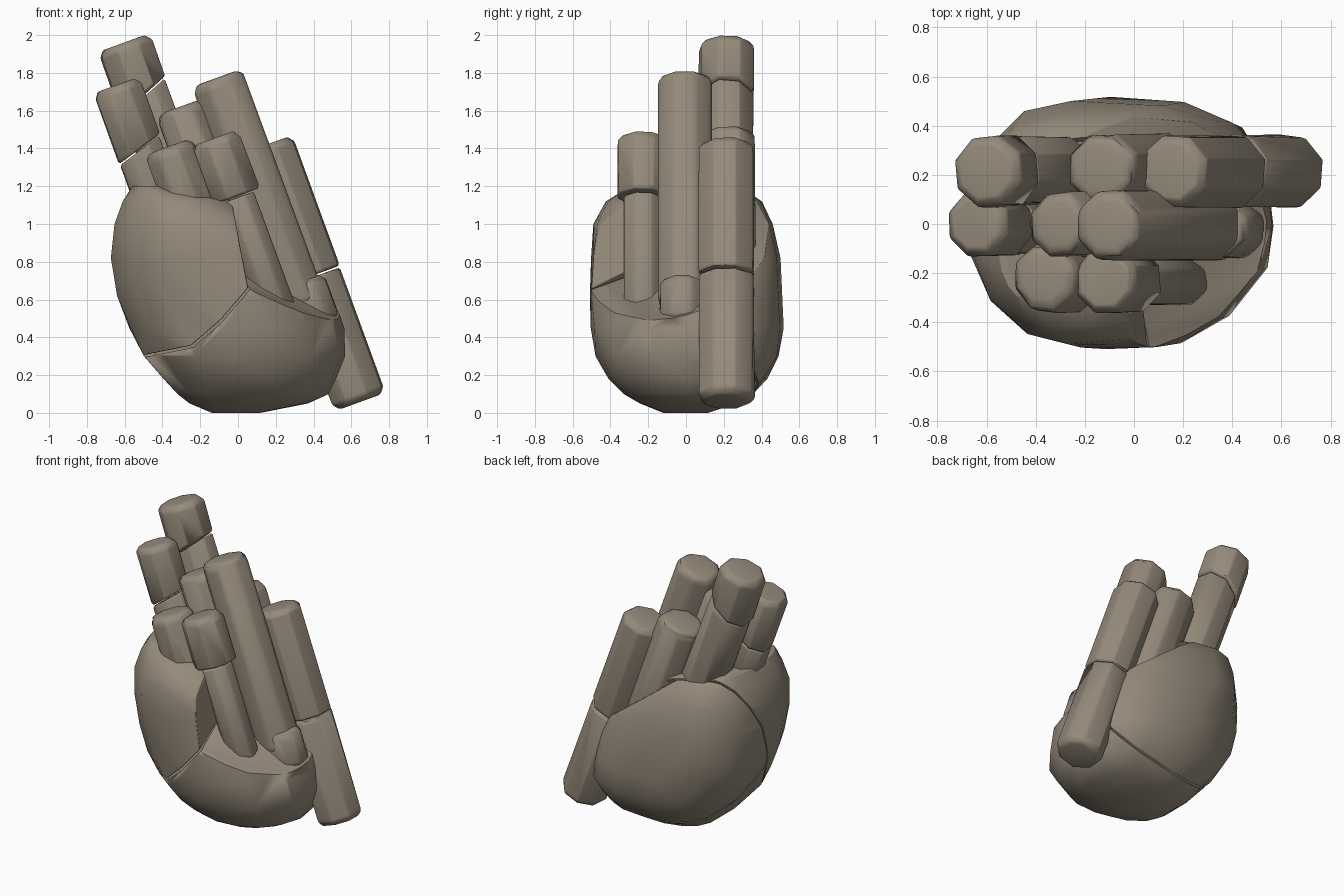
import bpy, bmesh, math, random
from mathutils import Vector

if "Cube" in bpy.data.objects:
    bpy.data.objects.remove(bpy.data.objects["Cube"])

random.seed(4)
stone = bpy.data.materials.new("warm grey stone")
stone.diffuse_color = (0.30, 0.256, 0.197, 1)
stone.use_nodes = True
stone.node_tree.nodes["Principled BSDF"].inputs["Base Color"].default_value = stone.diffuse_color


def hull(points):
    """Clean closed convex mesh round the points."""
    bm = bmesh.new()
    for p in points:
        bm.verts.new(p)
    bmesh.ops.remove_doubles(bm, verts=bm.verts, dist=.004)
    bmesh.ops.convex_hull(bm, input=bm.verts)
    bmesh.ops.delete(bm, geom=[v for v in bm.verts if not v.link_faces],
                     context='VERTS')
    bmesh.ops.recalc_face_normals(bm, faces=bm.faces)
    return bm


def finish(bm, name, bevel, helper=False, cutter=None):
    if not (helper or cutter):
        bmesh.ops.dissolve_limit(bm, angle_limit=math.radians(1.5),
                                 verts=bm.verts, edges=bm.edges)
    me = bpy.data.meshes.new(name)
    bm.to_mesh(me)
    bm.free()
    me.materials.append(stone)
    ob = bpy.data.objects.new(name, me)
    bpy.context.collection.objects.link(ob)
    if helper:
        ob.hide_render = True
        ob.hide_set(True)
        return ob
    me.shade_smooth()
    me.set_sharp_from_angle(angle=math.radians(52))
    if cutter:
        m = ob.modifiers.new("cut", 'BOOLEAN')
        m.operation, m.object = 'DIFFERENCE', cutter
        for solver in ('EXACT', 'MANIFOLD', 'FLOAT'):   # first one that works
            m.solver = solver
            dg = bpy.context.evaluated_depsgraph_get()
            dg.update()
            vs = ob.evaluated_get(dg).data.vertices
            if len(vs) > 40 and min(v.co.z for v in vs) < .02:
                break
    b = ob.modifiers.new("worn edges", 'BEVEL')
    b.width, b.segments = bevel, 2
    b.limit_method, b.angle_limit = 'ANGLE', math.radians(36)
    return ob


# ---- boulder: rings (z, x min, x max, y min, y max) ----
RINGS = [(0.0, -.14, .12, -.12, .12), (.05, -.27, .38, -.25, .27),
         (.10, -.33, .48, -.33, .36), (.18, -.41, .53, -.41, .44),
         (.30, -.52, .575, -.48, .50), (.45, -.60, .565, -.51, .515),
         (.62, -.66, .52, -.515, .515), (.82, -.68, .42, -.52, .51),
         (1.0, -.66, .24, -.505, .46), (1.12, -.62, .02, -.43, .40),
         (1.20, -.56, -.36, -.30, .28)]
BOULDER = []
for z, x0, x1, y0, y1 in RINGS:
    for i in range(15):
        a = 2 * math.pi * (i + random.uniform(-.15, .15)) / 15
        c, s = math.cos(a), math.sin(a)
        e = .78 if s > 0 else .95          # squarer at the back
        k = random.uniform(.97, 1.01)
        BOULDER.append(Vector((
            (x0 + x1) / 2 + k * (x1 - x0) / 2 * math.copysign(abs(c) ** e, c),
            (y0 + y1) / 2 + k * (y1 - y0) / 2 * math.copysign(abs(s) ** e, s), z)))


def chunk(name, planes, gap=.006, grow=1.0, **kw):
    """Piece of the boulder on the inner side of each plane (normal, distance)."""
    mid = Vector((-.05, 0, .55))
    bm = hull([mid + (p - mid) * grow for p in BOULDER])
    for n, d in planes:
        n = Vector(n)
        d = d / n.length - gap
        n.normalize()
        bmesh.ops.bisect_plane(bm, geom=bm.verts[:] + bm.edges[:] + bm.faces[:],
                               plane_co=n * d, plane_no=n, clear_outer=True)
        points = [v.co.copy() for v in bm.verts]
        bm.free()
        bm = hull(points)
    return finish(bm, name, .018, **kw)


def flip(plane):
    return tuple(-v for v in plane[0]), -plane[1]


BACK = ((-.2, 1, -.5), -.18)          # left chunk | back chunk
UNDER = ((-.15, .8, .6), .355)        # lower chunk | back chunk
LEFT = [BACK, ((.2, 0, -1), -.40), ((1.15, .6, -1), -.89), ((1, 0, .19), .185)]

chunk("left_chunk", LEFT)
left_cut = chunk("left_chunk_cutter", LEFT, gap=-.006, grow=1.06, helper=True)
chunk("lower_chunk", [UNDER, ((.55, -.25, 1), .82)], cutter=left_cut)
chunk("back_chunk", [flip(BACK), flip(UNDER), ((.75, 0, 1), 1.0)])

# ---- leaning columns ----
LEAN = math.radians(20)
DOWN = Vector((math.sin(LEAN), 0, -math.cos(LEAN)))
SIDE = Vector((math.cos(LEAN), 0, math.sin(LEAN)))
BACKWARD = Vector((0, 1, 0))


def column(name, x, y, z, r, length, cuts=(), taper=1.0, slant=0):
    """Octagonal column from its top centre, cracked at the given depths."""
    stops = [0, *cuts, length]
    phase = random.uniform(.3, .5)
    for k, (a, b) in enumerate(zip(stops, stops[1:])):
        points = []
        rad = r * taper ** k
        first, last = k == 0, k == len(stops) - 2
        top, low = (.035 if first else .012), (.035 if last else .012)
        sa, sb = (0 if first else slant), (0 if last else slant)
        a += 0 if first else .008
        for t, f, s in ((a, 1 - top * 6, sa), (a + top, 1, sa),
                        (b - low, 1, sb), (b, 1 - low * 6, sb)):
            for i in range(8):
                ang = phase + i * math.pi / 4
                q = rad * f * random.uniform(.99, 1.04)
                u = q * math.cos(ang)
                points.append(Vector((x, y, z)) + DOWN * (t - s * u)
                              + SIDE * u + BACKWARD * q * math.sin(ang))
        finish(hull(points), f"{name}_{k + 1}", .022)


# front row
column("front_column_left", -.37, -.22, 1.41, .145, .50)
column("front_column_right", -.125, -.23, 1.455, .14, .99, (.33,), .75)
# middle row
column("middle_column_left", -.645, 0, 1.735, .137, .90, (.36,), .95, .3)
column("middle_column_centre", -.31, 0, 1.62, .14, 1.05)
column("middle_column_tall", -.11, -.005, 1.775, .15, 1.30)
column("middle_column_stub", .34, -.02, .70, .13, .25)
# back row
column("back_column_tallest", -.605, .215, 1.96, .152, 1.0, (.30,), .95, .4)
column("back_column_centre", -.14, .225, 1.48, .155, .95)
column("back_column_right", .15, .215, 1.42, .152, 1.45, (.735,))
